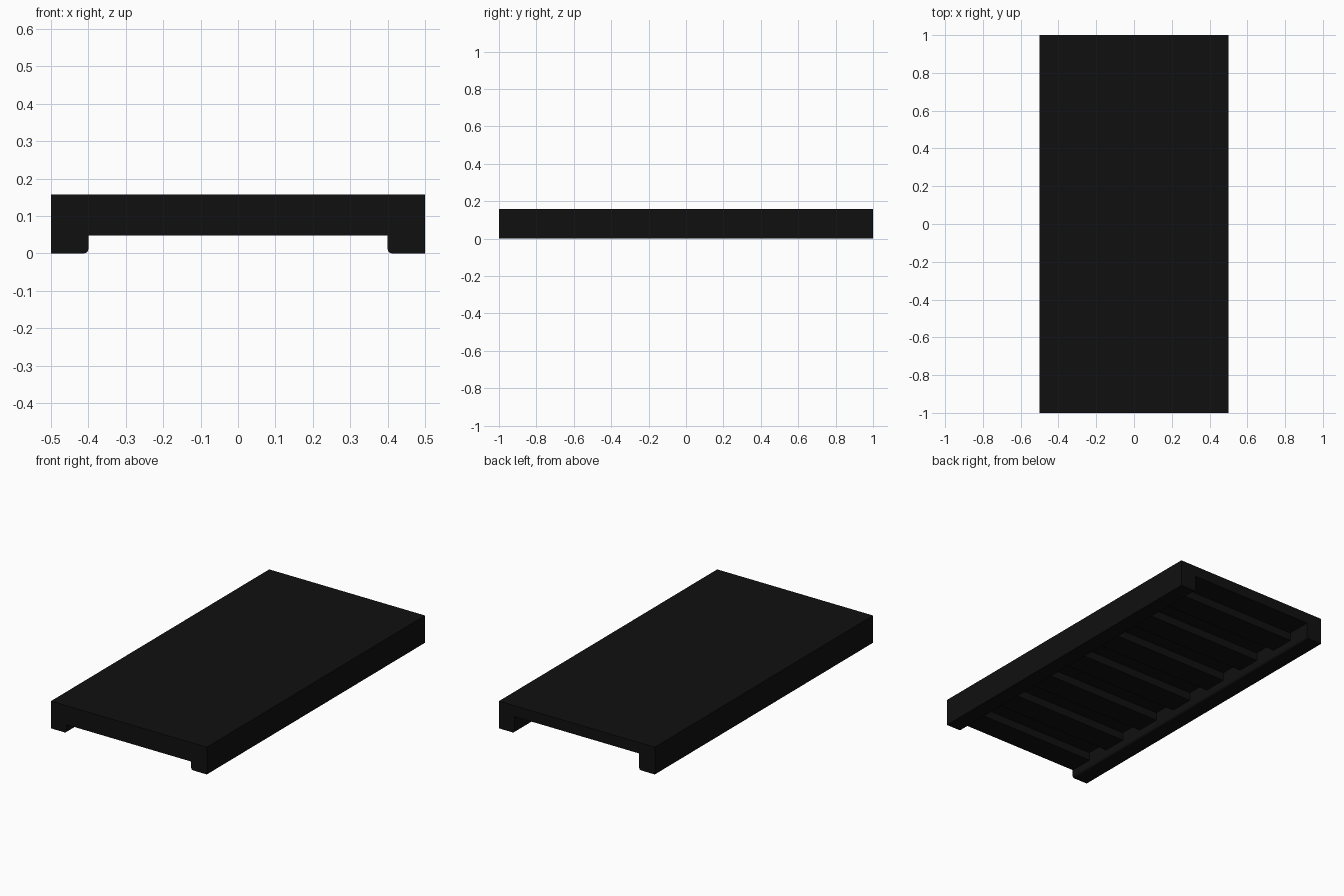
import bpy, bmesh, math

if "Cube" in bpy.data.objects:
    bpy.data.objects.remove(bpy.data.objects["Cube"])

TOP, DECK_Z, RIB_Z = 0.158, 0.095, 0.048   # top, deck underside, rib underside
HALF_W, INNER, HALF_L = 0.5, 0.4, 1.0
RIBS = 7
STEP = 2 * HALF_L / RIBS

mat = bpy.data.materials.new("black")
mat.diffuse_color = (0.005, 0.005, 0.005, 1)
mat.use_nodes = True
mat.node_tree.nodes["Principled BSDF"].inputs["Base Color"].default_value = mat.diffuse_color


def extrude_profile(name, points, axis, start, end):
    """Extrude a closed 2D profile along x (points are y,z) or y (points are x,z)."""
    def place(p, t):
        return (t, p[0], p[1]) if axis == "x" else (p[0], t, p[1])
    bm = bmesh.new()
    a = [bm.verts.new(place(p, start)) for p in points]
    b = [bm.verts.new(place(p, end)) for p in points]
    n = len(points)
    bm.faces.new(a)
    bm.faces.new(b[::-1])
    for i in range(n):
        j = (i + 1) % n
        bm.faces.new((a[i], b[i], b[j], a[j]))
    bmesh.ops.recalc_face_normals(bm, faces=bm.faces)
    mesh = bpy.data.meshes.new(name)
    bm.to_mesh(mesh)
    bm.free()
    mesh.materials.append(mat)
    obj = bpy.data.objects.new(name, mesh)
    bpy.context.collection.objects.link(obj)
    return obj


# Deck with ribbed underside: one stepped profile, ribs start flush with the front
profile = [(HALF_L, DECK_Z), (HALF_L, TOP), (-HALF_L, TOP)]
for i in range(RIBS):
    y0 = -HALF_L + i * STEP
    y1 = y0 + STEP / 2
    profile += [(y0, RIB_Z), (y1, RIB_Z), (y1, DECK_Z)]
    if i < RIBS - 1:
        profile.append((y0 + STEP, DECK_Z))
extrude_profile("ribbed_deck", profile, "x", -INNER, INNER)

# Side rails with a rounded inner bottom edge
R = 0.012
for side, s in (("left", -1), ("right", 1)):
    rail = [(s * HALF_W, 0), (s * HALF_W, TOP), (s * INNER, TOP)]
    for k in range(5):
        t = math.radians(22.5 * k)
        rail.append((s * (INNER + R - R * math.cos(t)), R - R * math.sin(t)))
    extrude_profile(side + "_rail", rail, "y", -HALF_L, HALF_L)
